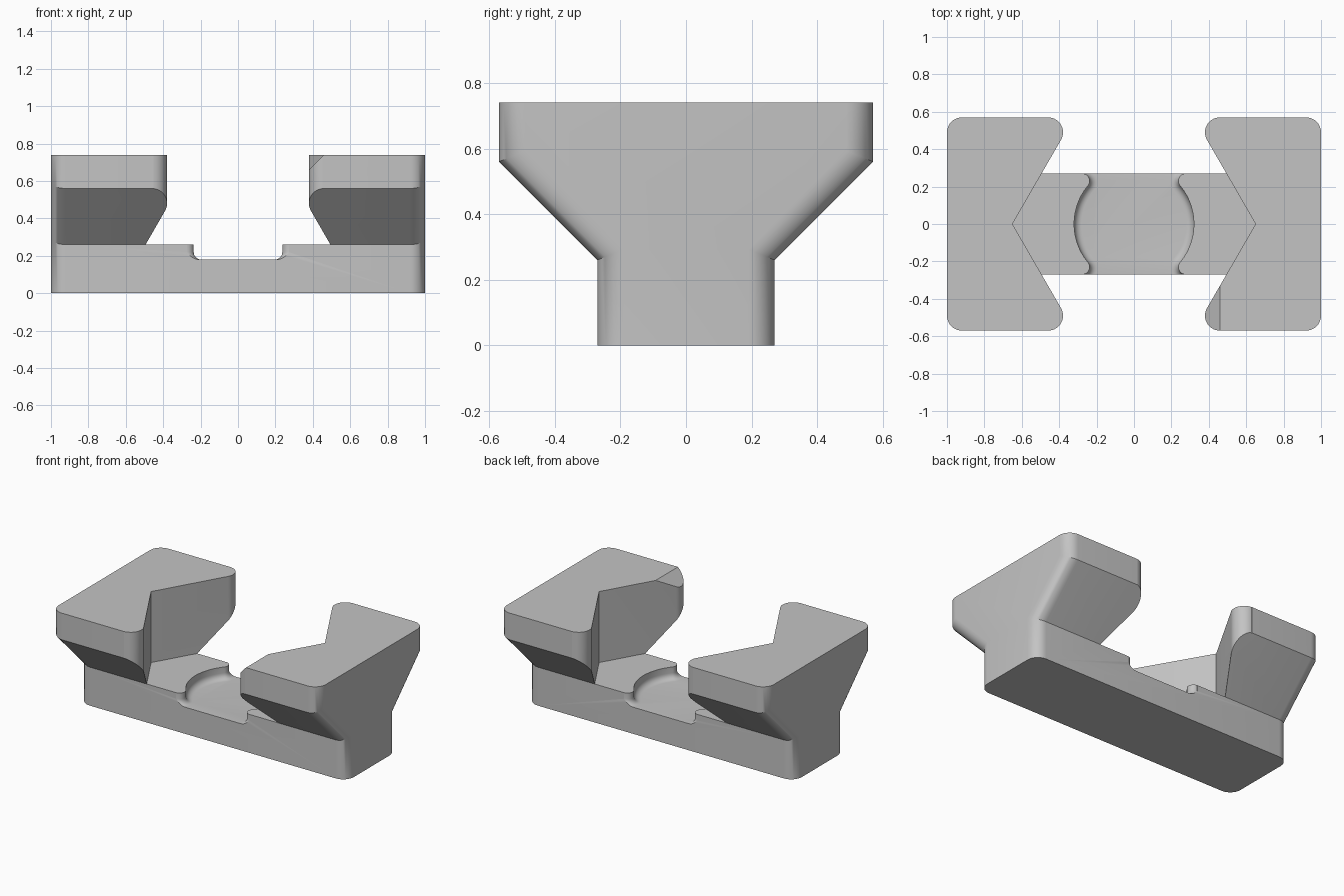
import bpy
import bmesh
from math import sin, cos, pi, radians, sqrt, atan2, degrees

cube = bpy.data.objects.get("Cube")
if cube:
    bpy.data.objects.remove(cube)

BASE_Y, BASE_Z = 0.27, 0.26      # base half width and height
JAW_Y, TOP_Z = 0.57, 0.74        # jaw half width and top
FILLET = 0.08
V_X = 0.65                       # depth of the V notches

grey = bpy.data.materials.new("light grey")
grey.use_nodes = True
colour = (0.55, 0.55, 0.55, 1)
grey.diffuse_color = colour
grey.node_tree.nodes["Principled BSDF"].inputs["Base Color"].default_value = colour


def arc(cx, cy, r, start, end, n):
    """Points along an arc, angles in degrees."""
    angles = [radians(start + (end - start) * i / n) for i in range(n + 1)]
    return [(cx + r * cos(a), cy + r * sin(a)) for a in angles]


def mirrored(quarter):
    """Complete a closed outline from its +x +y quarter, which starts at y = 0."""
    half = [(x, -y) for x, y in reversed(quarter[1:])] + quarter
    return half + [(-x, -y) for x, y in half]


def loft(name, rings, bevel=None):
    """Skin a solid through rings of equal size."""
    bm = bmesh.new()
    loops = [[bm.verts.new(p) for p in ring] for ring in rings]
    n = len(loops[0])
    for a, b in zip(loops, loops[1:]):
        for i in range(n):
            j = (i + 1) % n
            bm.faces.new((a[i], a[j], b[j], b[i]))
    bm.faces.new(loops[0][::-1])
    bm.faces.new(loops[-1])
    bmesh.ops.recalc_face_normals(bm, faces=bm.faces[:])
    if bevel:
        edges = [e for e in bm.edges if bevel(*[v.co for v in e.verts])]
        bmesh.ops.bevel(bm, geom=edges, offset=FILLET, segments=8,
                        profile=0.5, affect='EDGES')
    mesh = bpy.data.meshes.new(name)
    bm.to_mesh(mesh)
    bm.free()
    mesh.materials.append(grey)
    obj = bpy.data.objects.new(name, mesh)
    bpy.context.collection.objects.link(obj)
    return obj


def cut(target, cutter):
    cutter.hide_render = True
    mod = target.modifiers.new("cut", 'BOOLEAN')
    mod.operation = 'DIFFERENCE'
    mod.solver = 'EXACT'
    mod.object = cutter
    bpy.context.view_layer.objects.active = target
    bpy.ops.object.modifier_apply(modifier=mod.name)
    bpy.data.objects.remove(cutter)


# Flared body, with the side edges of both end faces rounded
right = [(BASE_Y, 0), (BASE_Y, BASE_Z), (JAW_Y, BASE_Z + JAW_Y - BASE_Y), (JAW_Y, TOP_Z)]
profile = right + [(-y, z) for y, z in reversed(right)]


def end_side_edge(a, b):
    on_end = abs(a.x - b.x) < 1e-4
    flat = abs(a.z - b.z) < 1e-4
    return on_end and not flat


body = loft("v_block_body", [[(x, y, z) for y, z in profile] for x in (-1, 1)],
            end_side_edge)

# Gap between the jaws: V notches with rounded jaw tips
tip_y = JAW_Y - FILLET
tip_x = V_X + (FILLET - tip_y * sin(radians(30))) / cos(radians(30))
tip = arc(tip_x, tip_y, FILLET, 210, 95, 12)
outline = mirrored([(V_X, 0)] + tip + [(tip[-1][0], 0.8)])
cut(body, loft("jaw_gap", [[(x, y, z) for x, y in outline] for z in (BASE_Z, 1)]))

# Round recess with rounded corner posts and a filleted floor
R, POST, FLOOR, COVE = 0.32, 0.04, 0.18, 0.04
post_y = BASE_Y - POST
post_x = sqrt((R + POST) ** 2 - post_y ** 2)
post_angle = degrees(atan2(post_y, post_x))


def recess_ring(inset, z):
    wall = arc(0, 0, R - inset, 0, post_angle, 14)
    post = arc(post_x, post_y, POST + inset, 180 + post_angle, 95, 12)
    quarter = wall + post[1:] + [(post[-1][0], 0.4)]
    return [(x, y, z) for x, y in mirrored(quarter)]


steps = [i / 6 * pi / 2 for i in range(7)]
rings = [recess_ring(COVE * (1 - sin(t)), FLOOR + COVE * (1 - cos(t))) for t in steps]
rings.append(recess_ring(0, 0.3))
cut(body, loft("recess", rings))

# Small index chamfer on one jaw tip
chamfer = [(0.459, TOP_Z), (0.3, TOP_Z - 0.159), (0.3, 0.85), (0.459, 0.85)]
cut(body, loft("tip_chamfer", [[(x, y, z) for x, z in chamfer] for y in (-0.7, -0.1)]))

# Smooth fillets, sharp edges
bpy.ops.object.select_all(action='DESELECT')
body.select_set(True)
bpy.context.view_layer.objects.active = body
bpy.ops.object.shade_smooth_by_angle(angle=radians(30))
